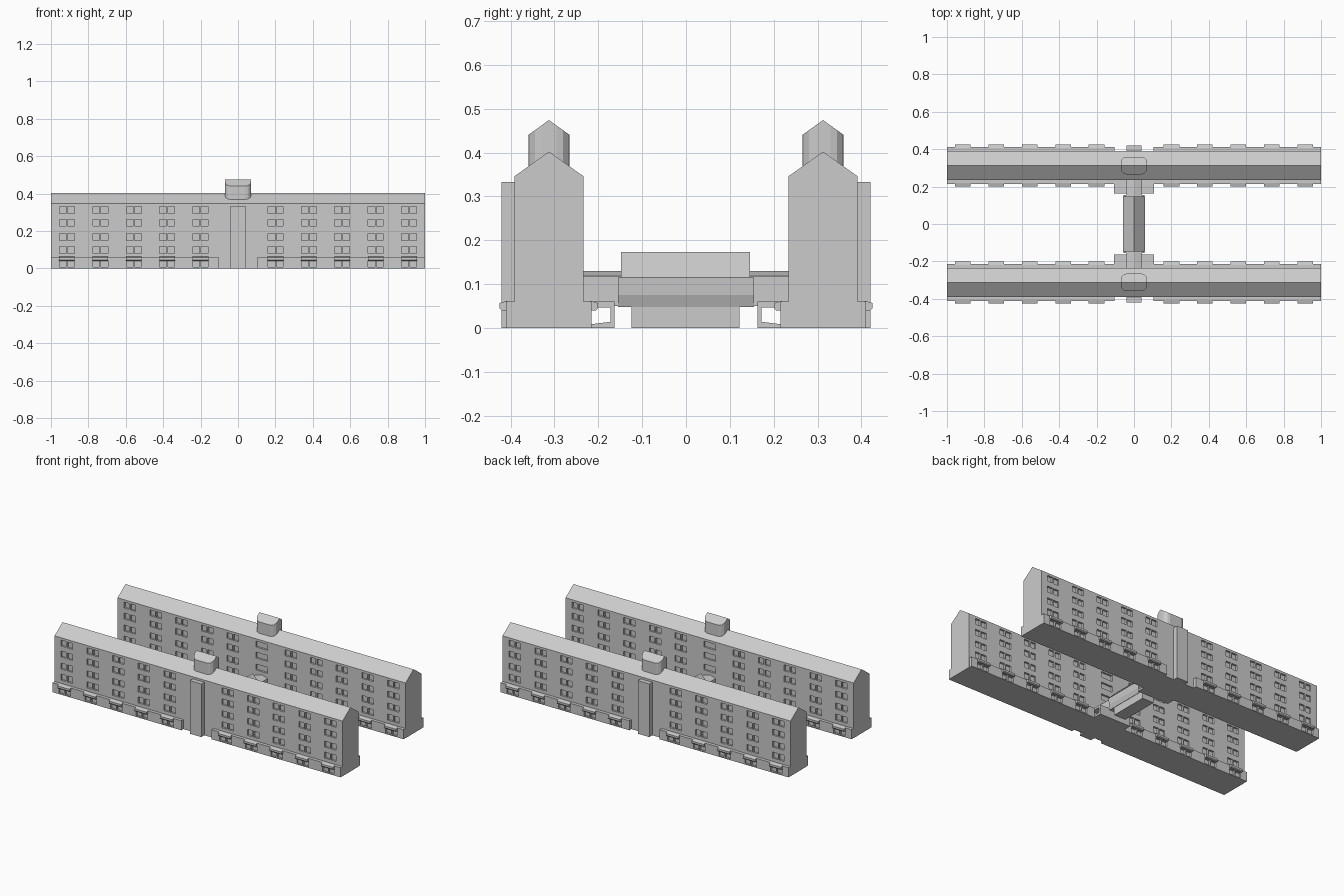
import bpy, bmesh, math
from mathutils import Vector, Matrix

if "Cube" in bpy.data.objects:
    bpy.data.objects.remove(bpy.data.objects["Cube"])

YC = -0.3125                                   # centre line of the front wing
COLS = [-0.915, -0.736, -0.557, -0.379, -0.201]
COLS += [-c for c in reversed(COLS)]
ROWS = [(0.08, 0.118), (0.15, 0.187), (0.225, 0.262), (0.294, 0.331)]


def finish(name, bm):
    me = bpy.data.meshes.new(name)
    bm.to_mesh(me)
    bm.free()
    ob = bpy.data.objects.new(name, me)
    bpy.context.collection.objects.link(ob)
    return ob


def face(bm, pts, direction):
    """Add a polygon facing the given direction."""
    f = bm.faces.new([bm.verts.new(p) for p in pts])
    f.normal_update()
    if f.normal.dot(Vector(direction)) < 0:
        f.normal_flip()


def box(name, x0, x1, y0, y1, z0, z1):
    bm = bmesh.new()
    m = Matrix.Translation(((x0 + x1) / 2, (y0 + y1) / 2, (z0 + z1) / 2))
    bmesh.ops.create_cube(bm, size=1, matrix=m @ Matrix.Diagonal((x1 - x0, y1 - y0, z1 - z0, 1)))
    return finish(name, bm)


def prism(name, profile, axis, a, b):
    """Extrude a 2D (horizontal, z) profile along x or y from a to b."""
    bm = bmesh.new()
    put = (lambda u, z, t: (t, u, z)) if axis == 'x' else (lambda u, z, t: (u, t, z))
    r0 = [bm.verts.new(put(u, z, a)) for u, z in profile]
    r1 = [bm.verts.new(put(u, z, b)) for u, z in profile]
    bm.faces.new(r0)
    bm.faces.new(r1)
    for i in range(len(profile)):
        j = (i + 1) % len(profile)
        bm.faces.new((r0[i], r0[j], r1[j], r1[i]))
    bmesh.ops.recalc_face_normals(bm, faces=bm.faces)
    return finish(name, bm)


def facade(bm, y, out, x0, x1, z0, z1, wins, rows, depth=0.012):
    """Wall at y facing out (+1/-1), with recessed windows."""
    yi = y - out * depth
    xs = sorted({x0, x1, *[v for w in wins for v in w]})
    zs = sorted({z0, z1, *[v for r in rows for v in r]})
    for a, b in zip(xs, xs[1:]):
        for c, d in zip(zs, zs[1:]):
            hole = (a, b) in wins and (c, d) in rows
            yy = yi if hole else y
            face(bm, [(a, yy, c), (b, yy, c), (b, yy, d), (a, yy, d)], (0, out, 0))
            if hole:
                for x, s in ((a, 1), (b, -1)):
                    face(bm, [(x, y, c), (x, yi, c), (x, yi, d), (x, y, d)], (s, 0, 0))
                for z, s in ((c, 1), (d, -1)):
                    face(bm, [(a, y, z), (a, yi, z), (b, yi, z), (b, y, z)], (0, 0, s))


def panes(cols):
    return [w for c in cols for w in ((c - 0.04, c - 0.004), (c + 0.004, c + 0.04))]


wing = []

# main block: windowed long walls, gabled roof, closed ends
bm = bmesh.new()
yo, yi, eave, ridge = -0.391, -0.234, 0.346, 0.402
facade(bm, yo, -1, -1, 1, 0, eave, panes(COLS), ROWS)
facade(bm, yi, 1, -1, 1, 0, eave, panes(COLS) + [(-0.04, 0.04)], ROWS)
for s in (-1, 1):
    face(bm, [(s, yo, 0), (s, yi, 0), (s, yi, eave), (s, YC, ridge), (s, yo, eave)], (s, 0, 0))
for y in (yo, yi):
    face(bm, [(-1, y, eave), (1, y, eave), (1, YC, ridge), (-1, YC, ridge)], (0, 0, 1))
face(bm, [(-1, yo, 0), (1, yo, 0), (1, yi, 0), (-1, yi, 0)], (0, 0, -1))
wing.append(finish("wing_block", bm))

# basement plinths with low windows
po, pi_, ph = -0.411, -0.215, 0.06
for label, a, b in (("left", -0.999, -0.105), ("right", 0.105, 0.999)):
    bm = bmesh.new()
    wins = panes([c for c in COLS if a < c < b])
    for y, s in ((po, -1), (pi_, 1)):
        facade(bm, y, s, a, b, 0, ph, wins, [(0.006, 0.038)])
    for x, s in ((a, -1), (b, 1)):
        face(bm, [(x, po, 0), (x, pi_, 0), (x, pi_, ph), (x, po, ph)], (s, 0, 0))
    for z, s in ((0, -1), (ph, 1)):
        face(bm, [(a, po, z), (b, po, z), (b, pi_, z), (a, pi_, z)], (0, 0, s))
    wing.append(finish("plinth_" + label, bm))

# hoods over the basement windows, sloped at the lower lip
for i, c in enumerate(COLS):
    for label, y, s in (("outer", po, -1), ("inner", pi_, 1)):
        prof = [(y - s * 0.004, 0.04), (y + s * 0.010, 0.04), (y + s * 0.014, 0.045),
                (y + s * 0.014, 0.057), (y - s * 0.004, 0.062)]
        wing.append(prism(f"window_hood_{label}_{i}", prof, 'x', c - 0.042, c + 0.042))

# stair pilaster on the outer face
wing.append(box("stair_pilaster", -0.04, 0.04, -0.421, -0.385, 0, 0.333))

# open porch on the inner face
wing.append(box("porch_roof", -0.108, 0.108, -0.236, -0.163, 0.047, 0.06))
wing.append(box("porch_front", -0.108, 0.108, -0.172, -0.163, 0, 0.047))
wing.append(prism("porch_floor", [(-0.236, 0), (-0.172, 0), (-0.172, 0.014), (-0.236, 0.006)],
                  'x', -0.108, 0.108))

# roof turret: rounded rectangle plan under a small gable
plan = []
for cx, cy, start in ((0.04, 0.017, 0), (-0.04, 0.017, 90), (-0.04, -0.017, 180), (0.04, -0.017, 270)):
    if start in (0, 180):
        plan.append((0.07 if cx > 0 else -0.07, 0.0))
    for k in range(4):
        t = math.radians(start + 30 * k)
        plan.append((cx + 0.03 * math.cos(t), cy + 0.03 * math.sin(t)))
top = lambda y: 0.474 - 0.72 * abs(y)
bm = bmesh.new()
lo = [bm.verts.new((x, y + YC, 0.34)) for x, y in plan]
hi = [bm.verts.new((x, y + YC, top(y))) for x, y in plan]
n = len(plan)
for i in range(n):
    bm.faces.new((lo[i], lo[(i + 1) % n], hi[(i + 1) % n], hi[i]))
half = n // 2
bm.faces.new(hi[:half + 1])
bm.faces.new(hi[half:] + hi[:1])
bm.faces.new(lo[::-1])
bmesh.ops.recalc_face_normals(bm, faces=bm.faces)
wing.append(finish("roof_turret", bm))

# rear wing: the front wing turned half a circle
for ob in wing:
    dup = ob.copy()
    dup.name = "rear_" + ob.name
    dup.rotation_euler = (0, 0, math.pi)
    bpy.context.collection.objects.link(dup)
    ob.name = "front_" + ob.name

# link between the wings: passage, hall with gabled roof, foot
prism("link_passage", [(-0.042, 0.05), (0.042, 0.05), (0.042, 0.118), (0, 0.13), (-0.042, 0.118)],
      'y', -0.236, 0.236)
prism("link_hall", [(-0.042, 0.048), (0.042, 0.048), (0.052, 0.075), (0.055, 0.115), (-0.055, 0.115),
                    (-0.052, 0.075)], 'y', -0.155, 0.155)
prism("hall_roof", [(-0.058, 0.115), (0.058, 0.115), (0, 0.173)], 'y', -0.148, 0.146)
box("hall_foot", -0.04, 0.04, -0.124, 0.122, 0, 0.05)
